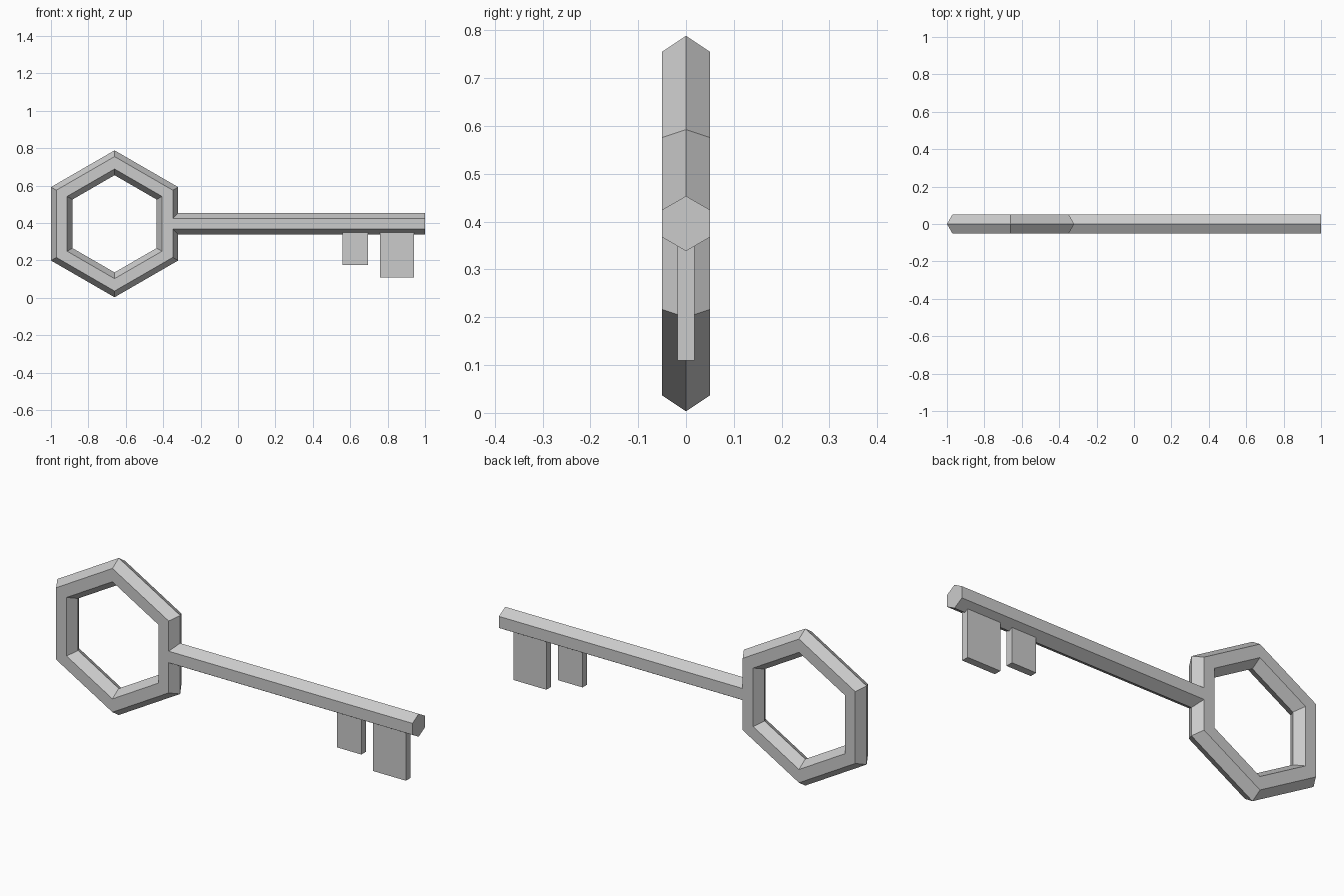
import bpy, bmesh
from math import sin, cos, pi

if "Cube" in bpy.data.objects:
    bpy.data.objects.remove(bpy.data.objects["Cube"])

ZC = 0.396            # height of the key's axis
BX = -0.66            # centre of the bow
R = 0.0575            # radius of the hexagonal bar section
APOTHEM = 0.2825      # bow centre to middle of the bar
SECTION = [(R * cos(k * pi / 3), R * sin(k * pi / 3)) for k in range(6)]


def make_object(name, bm):
    bmesh.ops.recalc_face_normals(bm, faces=bm.faces)
    mesh = bpy.data.meshes.new(name)
    bm.to_mesh(mesh)
    bm.free()
    obj = bpy.data.objects.new(name, mesh)
    bpy.context.collection.objects.link(obj)
    return obj


def skin(bm, loops, closed):
    n = len(loops)
    for i in range(n if closed else n - 1):
        a, b = loops[i], loops[(i + 1) % n]
        for j in range(6):
            k = (j + 1) % 6
            bm.faces.new((a[j], a[k], b[k], b[j]))


# Bow: six-sided ring with mitred corners
bm = bmesh.new()
loops = []
for i in range(6):
    ang = pi / 6 + i * pi / 3
    loop = []
    for u, y in SECTION:
        d = (APOTHEM + u) / cos(pi / 6)
        loop.append(bm.verts.new((BX + d * cos(ang), y, ZC + d * sin(ang))))
    loops.append(loop)
skin(bm, loops, True)
make_object("bow", bm)

# Shaft: hexagonal bar, its inner end fitted to the bow's outer ridge
bm = bmesh.new()
ridge_x = BX + APOTHEM + R
start = [bm.verts.new((ridge_x - abs(y) * R / 2 / (R * sin(pi / 3)), y, ZC + u))
         for u, y in SECTION]
end = [bm.verts.new((1.0, y, ZC + u)) for u, y in SECTION]
skin(bm, [start, end], False)
bm.faces.new(end)
make_object("shaft", bm)


# Teeth: thin plates hanging under the shaft
def plate(name, x0, x1, z0, z1, thickness):
    bm = bmesh.new()
    bmesh.ops.create_cube(bm, size=1)
    for v in bm.verts:
        v.co = ((x0 + x1) / 2 + v.co.x * (x1 - x0), v.co.y * thickness,
                (z0 + z1) / 2 + v.co.z * (z1 - z0))
    make_object(name, bm)


plate("short_tooth", 0.56, 0.695, 0.175, 0.352, 0.036)
plate("long_tooth", 0.76, 0.942, 0.11, 0.352, 0.036)
